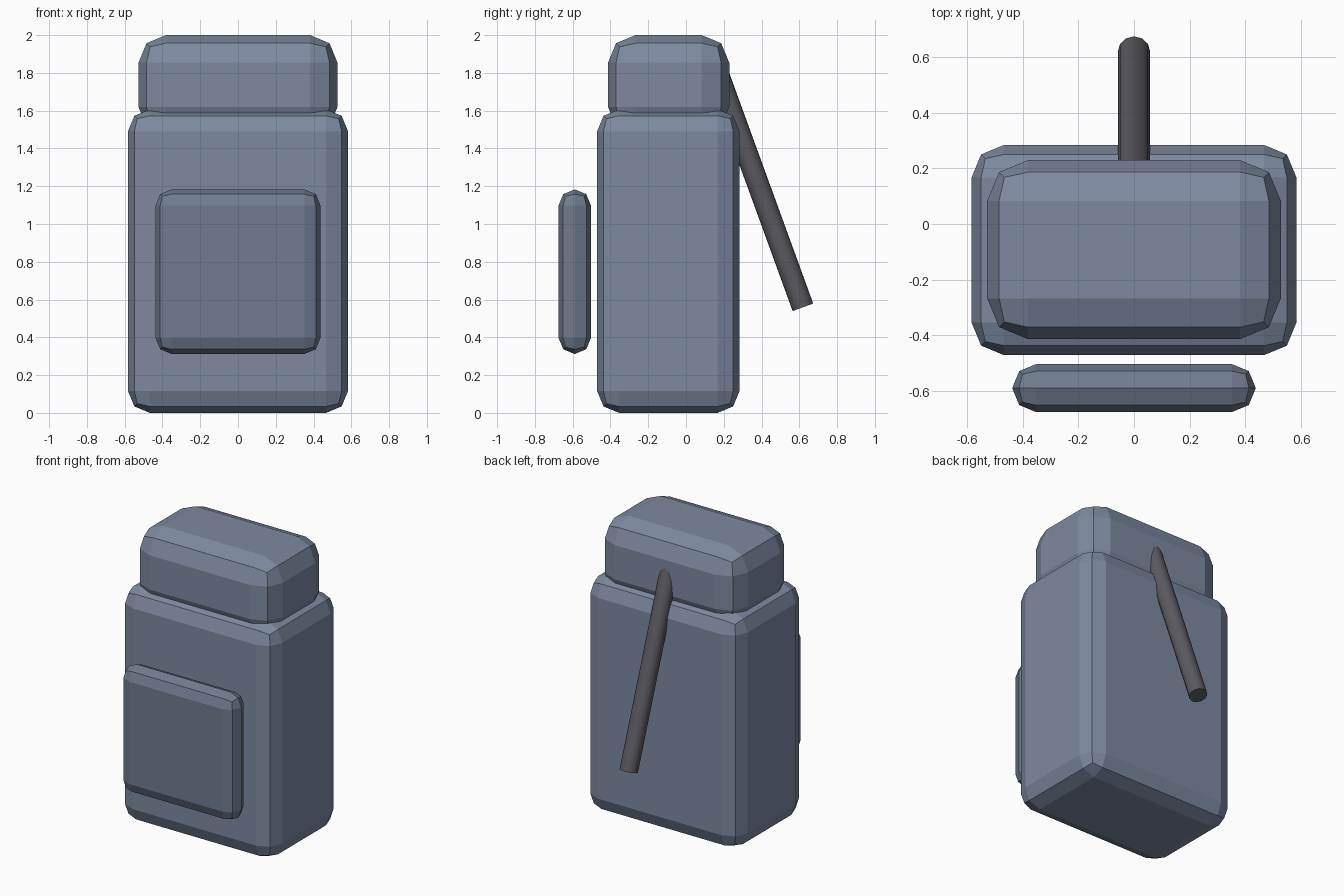
import bpy, math
from mathutils import Vector

if "Cube" in bpy.data.objects:
    bpy.data.objects.remove(bpy.data.objects["Cube"])


def material(name, rgb):
    m = bpy.data.materials.new(name)
    m.diffuse_color = (*rgb, 1)
    m.use_nodes = True
    m.node_tree.nodes["Principled BSDF"].inputs["Base Color"].default_value = m.diffuse_color
    return m


def rounded_box(name, lo, hi, bevel, mat):
    """Flat-shaded box between two corners with a two-step bevel."""
    lo, hi = Vector(lo), Vector(hi)
    bpy.ops.mesh.primitive_cube_add(size=1, location=(lo + hi) / 2)
    ob = bpy.context.object
    ob.name = name
    ob.scale = hi - lo
    bpy.ops.object.transform_apply(location=False, rotation=False, scale=True)
    mod = ob.modifiers.new("Bevel", 'BEVEL')
    mod.width = bevel
    mod.segments = 2
    mod.limit_method = 'NONE'
    ob.data.materials.append(mat)
    return ob


cloth = material("cloth", (0.205, 0.254, 0.352))
pocket_cloth = material("pocket_cloth", (0.162, 0.202, 0.275))
webbing = material("webbing", (0.10, 0.10, 0.115))

# Main bag, top flap and separate front pocket
rounded_box("bag_body", (-0.583, -0.471, 0), (0.583, 0.284, 1.607), 0.117, cloth)
rounded_box("top_flap", (-0.527, -0.413, 1.474), (0.527, 0.229, 2.0), 0.146, cloth)
rounded_box("front_pocket", (-0.437, -0.675, 0.312), (0.437, -0.503, 1.183), 0.0855, pocket_cloth)

# Slanted strap at the back, its upper end buried in the flap
tilt = math.radians(20)
length = 1.4
foot = Vector((0, 0.619, 0.559))
axis = Vector((0, -math.sin(tilt), math.cos(tilt)))
bpy.ops.mesh.primitive_cylinder_add(vertices=12, radius=0.058, depth=length,
                                    location=foot + axis * length / 2,
                                    rotation=(tilt, 0, 0))
strap = bpy.context.object
strap.name = "back_strap"
strap.data.materials.append(webbing)
bpy.ops.object.shade_smooth_by_angle(angle=math.radians(40))
